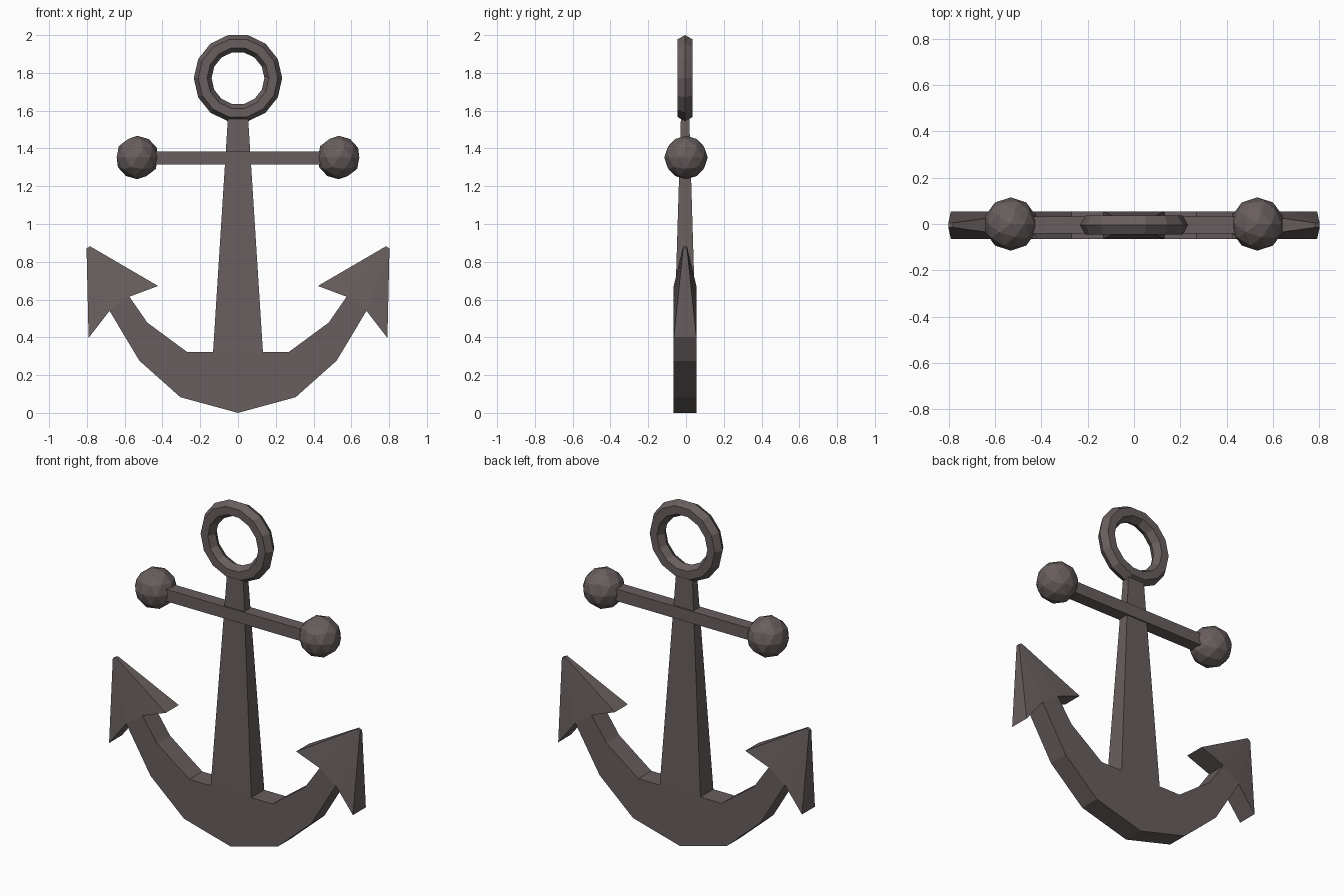
import bpy, math

if "Cube" in bpy.data.objects:
    bpy.data.objects.remove(bpy.data.objects["Cube"])

iron = bpy.data.materials.new("dark iron")
iron.diffuse_color = (0.14, 0.112, 0.112, 1)
iron.use_nodes = True
iron.node_tree.nodes["Principled BSDF"].inputs["Base Color"].default_value = iron.diffuse_color
YC = -0.005  # depth centre of the body


def finish(name):
    ob = bpy.context.object
    ob.name = name
    ob.data.materials.append(iron)
    return ob


# Shank, arms and flukes: right half as (x, z, half thickness), then mirrored
T = 0.06
pts = [(0, 0, T), (.305, .083, T), (.522, .276, T), (.68, .54, T),
       (.575, .615, T), (.48, .478, T), (.27, .323, T), (.132, .323, T),
       (0, .323, T), (.053, 1.57, .022), (0, 1.57, .022),
       (.791, .397, T), (.423, .672, T), (.802, .872, .01), (.783, .882, .01)]
front = [(0, 1, 2, 3, 4, 5, 6, 7, 8), (8, 7, 9, 10),
         (3, 11, 13), (4, 3, 13, 14), (12, 4, 14)]
n = len(pts)
verts = [(x, YC - h, z) for x, z, h in pts] + [(x, YC + h, z) for x, z, h in pts]
faces = list(front) + [tuple(i + n for i in reversed(f)) for f in front]
edges = [(f[i], f[(i + 1) % len(f)]) for f in front for i in range(len(f))]
for a, b in edges:
    on_centre = pts[a][0] == 0 and pts[b][0] == 0
    if (b, a) not in edges and not on_centre:
        faces.append((b, a, a + n, b + n))
mesh = bpy.data.meshes.new("shank_and_arms")
mesh.from_pydata(verts, [], faces)
body = bpy.data.objects.new("shank_and_arms", mesh)
bpy.context.collection.objects.link(body)
mesh.materials.append(iron)
mir = body.modifiers.new("mirror", "MIRROR")
mir.use_axis[0] = True

# Ring at the top
bpy.ops.mesh.primitive_torus_add(major_segments=14, minor_segments=6,
                                 major_radius=.187, minor_radius=.047,
                                 location=(0, YC, 1.772),
                                 rotation=(math.pi / 2, 0, 0))
finish("ring")

# Crossbar
bpy.ops.mesh.primitive_cube_add(size=1, location=(0, YC, 1.349))
finish("crossbar").scale = (1.0, .074, .07)

# Ball ends
for side, label in ((-1, "left"), (1, "right")):
    bpy.ops.mesh.primitive_ico_sphere_add(subdivisions=2, radius=.115,
                                          location=(side * .533, 0, 1.352))
    finish(label + "_ball")
